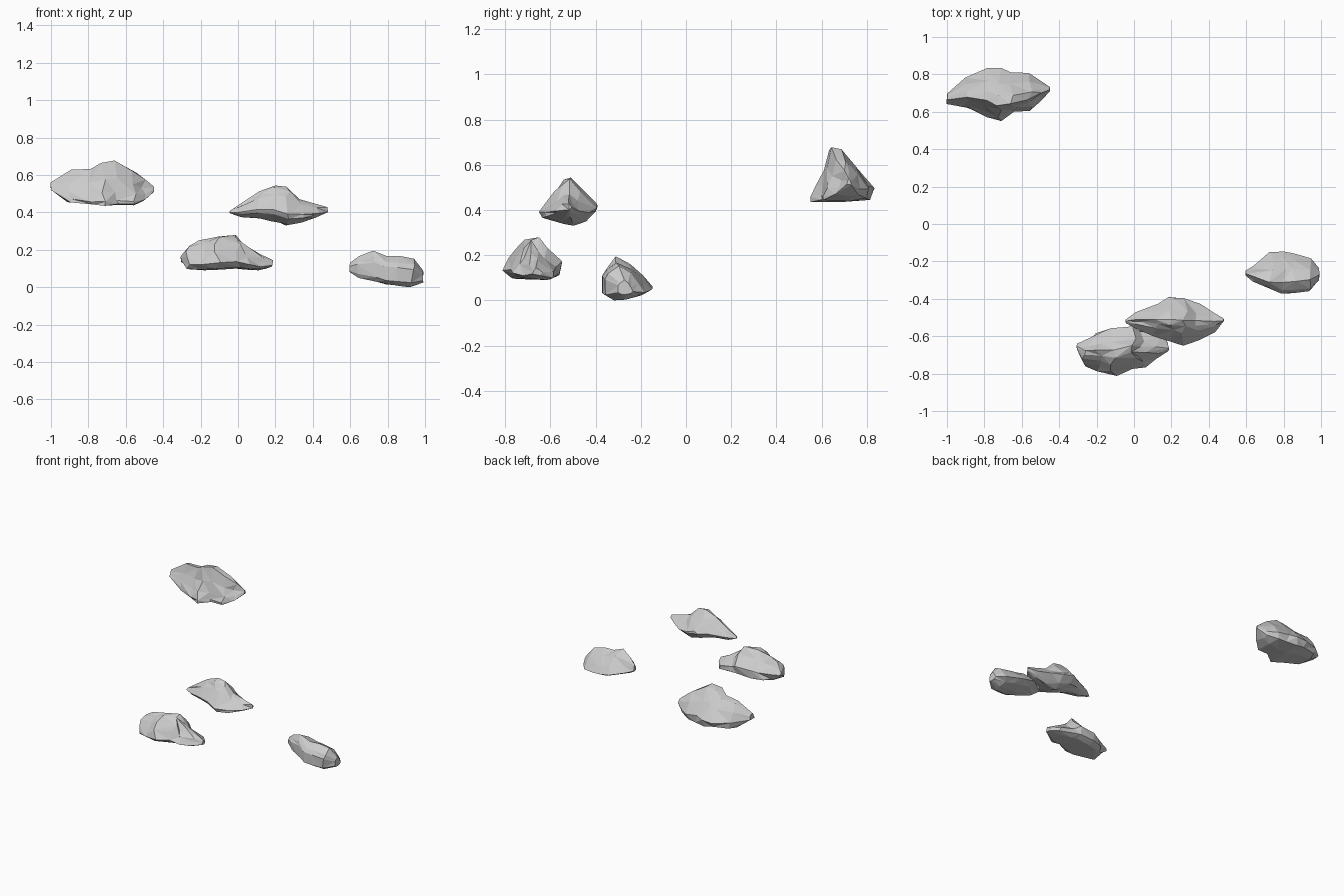
import bpy, bmesh, random
from mathutils import Vector


def rock(name, seed, profile, stations, jitter=0.011):
    """Loft a faceted boulder along x.
    profile: (u, v), u = -1 front / 0 ridge / 1 back, v = 0 bottom / 1 top
    stations: x, y front, y ridge, y back, z bottom, z top"""
    rng = random.Random(seed)
    bm = bmesh.new()
    rings = []
    last = len(stations) - 1
    for i, (x, yf, yr, yb, z0, z1) in enumerate(stations):
        ring = []
        j = 0.002 if i in (0, last) else jitter
        for u, v in profile:
            y = yr + u * ((yb - yr) if u > 0 else (yr - yf))
            p = Vector((x, y, z0 + v * (z1 - z0)))
            dx = rng.uniform(-1.5, 1.5) * j
            # only chip inwards in y and z so the outline keeps its size
            mid = Vector((x, (yf + yb) / 2, (z0 + z1) / 2))
            p = p.lerp(mid, rng.uniform(-0.3, 1) * j * 8)
            p.x += dx
            p.z = max(p.z, 0.0)
            ring.append(bm.verts.new(p))
        rings.append(ring)
    n = len(profile)
    for a, b in zip(rings, rings[1:]):
        for k in range(n):
            m = (k + 1) % n
            quad = [a[k], a[m], b[m], b[k]]
            if rng.random() < 0.5:
                bm.faces.new((quad[0], quad[1], quad[2]))
                bm.faces.new((quad[0], quad[2], quad[3]))
            else:
                bm.faces.new((quad[0], quad[1], quad[3]))
                bm.faces.new((quad[1], quad[2], quad[3]))
    bm.faces.new(rings[0])
    bm.faces.new(rings[-1])
    bmesh.ops.remove_doubles(bm, verts=bm.verts, dist=0.012)
    bmesh.ops.recalc_face_normals(bm, faces=bm.faces)
    mesh = bpy.data.meshes.new(name)
    bm.to_mesh(mesh)
    bm.free()
    obj = bpy.data.objects.new(name, mesh)
    bpy.context.collection.objects.link(obj)
    return obj


# Large high boulder at the back left
rock("back_left_rock", 3,
     [(-.95, 0), (-1, .08), (-.72, .3), (-.45, .6), (-.2, 1), (.2, .95),
      (.6, .66), (1, .27), (.9, .05), (.3, 0)],
     [(-1.0, .64, .67, .70, .52, .56),
      (-.90, .62, .69, .79, .455, .635),
      (-.79, .57, .68, .833, .44, .64),
      (-.72, .545, .65, .83, .435, .672),
      (-.65, .59, .655, .82, .435, .68),
      (-.56, .60, .68, .812, .44, .625),
      (-.50, .66, .71, .77, .46, .58),
      (-.45, .71, .72, .732, .51, .54)])

# Pointed middle boulder with a keeled underside
rock("middle_rock", 5,
     [(-.2, .04), (-.9, .2), (-1, .33), (-.5, .75), (-.25, .93), (0, 1),
      (.4, .75), (.95, .4), (1, .33), (.6, .12), (.15, 0)],
     [(-.045, -.53, -.515, -.51, .395, .41),
      (.02, -.56, -.51, -.465, .375, .45),
      (.12, -.605, -.51, -.42, .365, .515),
      (.20, -.635, -.51, -.38, .345, .55),
      (.27, -.65, -.515, -.39, .322, .535),
      (.34, -.63, -.515, -.425, .345, .475),
      (.42, -.58, -.52, -.47, .37, .445),
      (.48, -.525, -.515, -.505, .40, .43)])

# Craggy boulder at the front
rock("front_rock", 11,
     [(-.65, .03), (-1, .2), (-.75, .52), (-.5, .75), (-.25, .97), (.05, 1),
      (.4, .75), (1, .42), (.95, .1), (.6, 0)],
     [(-.305, -.675, -.66, -.64, .135, .17),
      (-.26, -.76, -.68, -.62, .095, .225),
      (-.19, -.785, -.68, -.575, .09, .25),
      (-.11, -.822, -.68, -.55, .092, .273),
      (0, -.785, -.655, -.55, .095, .28),
      (.045, -.77, -.66, -.565, .095, .22),
      (.13, -.725, -.66, -.585, .09, .18),
      (.185, -.68, -.66, -.635, .11, .145)], 0.013)

# Low boulder on the right
rock("right_rock", 8,
     [(-.4, 0), (-1, .15), (-1, .62), (-.75, .78), (-.1, 1), (.4, .8),
      (.75, .5), (1, .22), (.7, .08), (.2, .03)],
     [(.598, -.275, -.265, -.25, .08, .13),
      (.65, -.31, -.28, -.225, .05, .168),
      (.735, -.355, -.31, -.15, .025, .20),
      (.80, -.372, -.31, -.138, .012, .172),
      (.86, -.372, -.30, -.15, .005, .168),
      (.93, -.36, -.29, -.18, 0, .152),
      (.99, -.30, -.27, -.235, .025, .09)])
